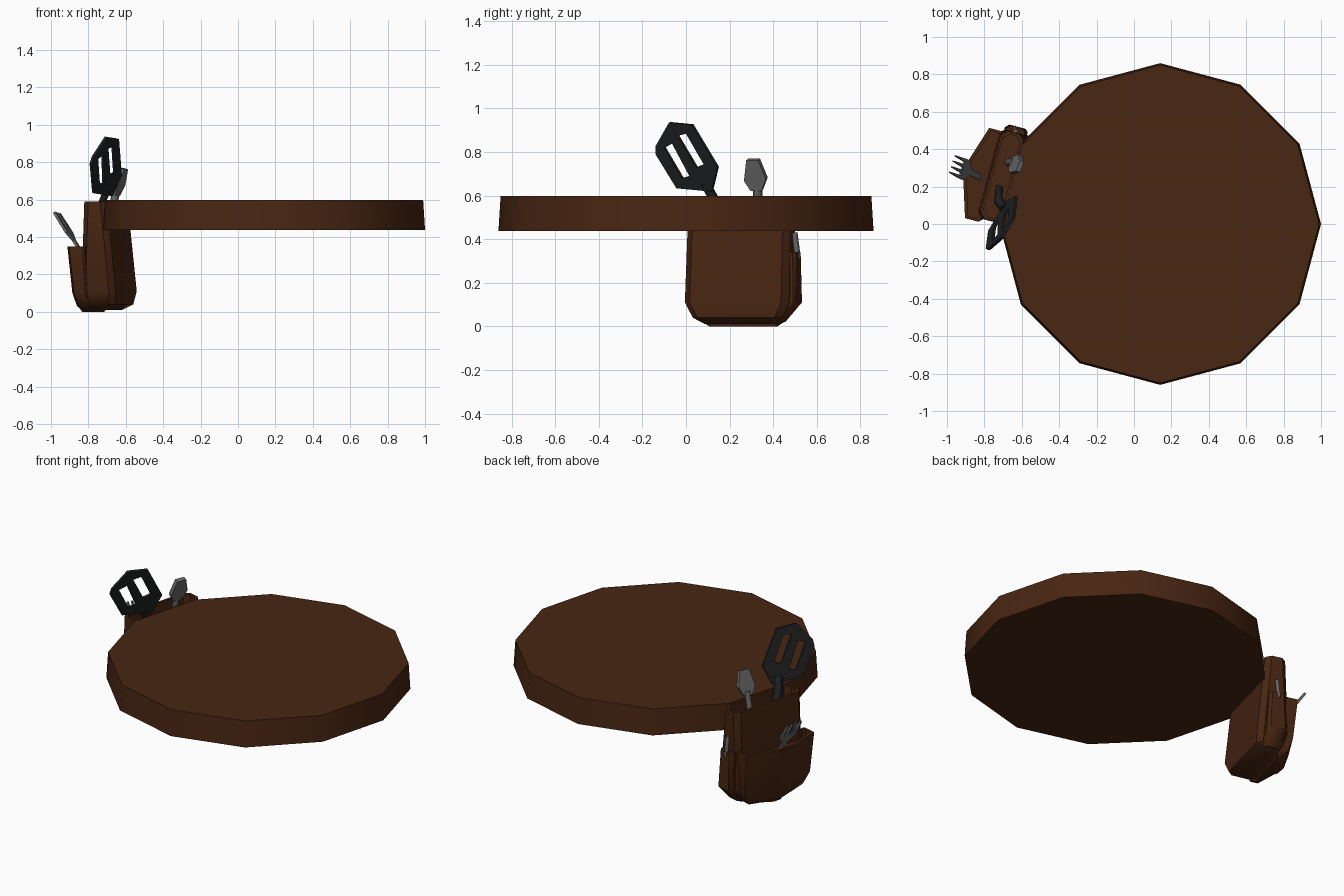
import bpy, bmesh, math
from mathutils import Vector

cube = bpy.data.objects.get("Cube")
if cube:
    bpy.data.objects.remove(cube)


def material(name, rgb):
    m = bpy.data.materials.new(name)
    m.use_nodes = True
    m.diffuse_color = (*rgb, 1)
    m.node_tree.nodes["Principled BSDF"].inputs["Base Color"].default_value = (*rgb, 1)
    return m


BROWN = material("brown_leather", (0.065, 0.019, 0.006))
BLACK = material("black_plastic", (0.014, 0.015, 0.016))
STEEL = material("steel", (0.14, 0.14, 0.14))


def finish(name, bm, mat, smooth=True):
    bmesh.ops.recalc_face_normals(bm, faces=bm.faces)
    mesh = bpy.data.meshes.new(name)
    bm.to_mesh(mesh)
    bm.free()
    mesh.materials.append(mat)
    ob = bpy.data.objects.new(name, mesh)
    bpy.context.collection.objects.link(ob)
    if smooth:
        bpy.ops.object.select_all(action='DESELECT')
        ob.select_set(True)
        bpy.context.view_layer.objects.active = ob
        bpy.ops.object.shade_smooth_by_angle(angle=math.radians(40))
    return ob


# Pouch frame: u runs along the belt edge, n points outwards
TURN = math.radians(15)


def world(u, n, z):
    c, s = math.cos(TURN), math.sin(TURN)
    return Vector((-0.71 + s * u - c * n, c * u + s * n, z))


def pocket(name, rings, cu, cn, inner_chamfer, depth):
    """Loft chamfered rectangles (z, u0, u1, n0, n1) and hollow the top."""
    z, u0, u1, n0, n1 = rings[-1]
    t = 0.014
    rim = (u0 + t, u1 - t, n0 + t, n1 - t)
    rings = rings + [(z, *rim), (z - depth, *rim)]
    bm = bmesh.new()
    loops = []
    for z, u0, u1, n0, n1 in rings:
        k = inner_chamfer
        pts = [(u0 + k, n0), (u1 - k, n0), (u1, n0 + k), (u1, n1 - cn),
               (u1 - cu, n1), (u0 + cu, n1), (u0, n1 - cn), (u0, n0 + k)]
        loops.append([bm.verts.new(world(u, n, z)) for u, n in pts])
    for a, b in zip(loops, loops[1:]):
        for i in range(8):
            j = (i + 1) % 8
            bm.faces.new((a[i], a[j], b[j], b[i]))
    bm.faces.new(loops[0])
    bm.faces.new(loops[-1])
    return finish(name, bm, BROWN)


def plate(name, outline, place, mat, thickness, holes=()):
    """Flat utensil part: fill an outline with holes, then thicken it."""
    bm = bmesh.new()
    for loop in (outline, *holes):
        vs = [bm.verts.new(place(a, b)) for a, b in loop]
        for i, v in enumerate(vs):
            bm.edges.new((v, vs[(i + 1) % len(vs)]))
    bmesh.ops.triangle_fill(bm, use_beauty=True, edges=bm.edges[:])
    ob = finish(name, bm, mat, smooth=False)
    mod = ob.modifiers.new("thickness", 'SOLIDIFY')
    mod.thickness = thickness
    mod.offset = 0
    return ob


def rod(name, path, radius, mat):
    curve = bpy.data.curves.new(name, 'CURVE')
    curve.dimensions = '3D'
    curve.bevel_depth = radius
    curve.bevel_resolution = 0
    curve.use_fill_caps = True
    sp = curve.splines.new('POLY')
    sp.points.add(len(path) - 1)
    for p, co in zip(sp.points, path):
        p.co = (*co, 1)
    curve.materials.append(mat)
    ob = bpy.data.objects.new(name, curve)
    bpy.context.collection.objects.link(ob)
    return ob


# Twelve-sided belt disc
bm = bmesh.new()
bmesh.ops.create_cone(bm, cap_ends=True, segments=12, radius1=0.86, radius2=0.85, depth=0.16)
bmesh.ops.translate(bm, verts=bm.verts, vec=(0.14, 0, 0.517))
finish("belt_disc", bm, BROWN)

# Tall bag, front pocket and end pocket
pocket("main_bag", [(0.01, 0.08, 0.42, 0.01, 0.11), (0.04, 0.035, 0.46, -0.04, 0.13),
                    (0.11, 0, 0.495, -0.05, 0.14), (0.59, 0.005, 0.49, 0, 0.125)],
       0.03, 0.03, 0.03, 0.12)
pocket("front_pocket", [(0.0, 0.08, 0.40, 0.11, 0.185), (0.03, 0.03, 0.44, 0.10, 0.215),
                        (0.10, -0.01, 0.47, 0.10, 0.23), (0.35, -0.02, 0.48, 0.11, 0.255)],
       0.19, 0.06, 0.01, 0.05)
pocket("end_pocket", [(0.02, 0.42, 0.45, 0.0, 0.10), (0.11, 0.45, 0.525, -0.01, 0.115),
                      (0.34, 0.45, 0.52, 0.005, 0.11)],
       0.02, 0.02, 0.015, 0.03)


# Slotted spatula
def spatula_plane(y, z):
    return Vector((-0.775 + 0.63 * (y + 0.04) + 0.3 * (z - 0.63), y, z))


plate("spatula_blade",
      [(-0.135, 0.83), (-0.075, 0.935), (0.03, 0.925), (0.147, 0.73), (0.12, 0.62), (-0.04, 0.635), (-0.135, 0.79)],
      spatula_plane, BLACK, 0.016,
      [[(-0.097, 0.82), (-0.06, 0.84), (0.02, 0.69), (-0.015, 0.68)],
       [(-0.036, 0.875), (0.004, 0.885), (0.085, 0.745), (0.05, 0.73)]])
rod("spatula_handle", [(-0.695, 0.085, 0.66), (-0.725, 0.125, 0.59), (-0.72, 0.21, 0.42)], 0.026, BLACK)


# Small scraper
def scraper_plane(y, z):
    return Vector((-0.62 + 0.4 * (y - 0.32) + 0.35 * (z - 0.72), y, z))


plate("scraper_blade",
      [(0.27, 0.67), (0.28, 0.765), (0.335, 0.765), (0.37, 0.68), (0.35, 0.625), (0.30, 0.625)],
      scraper_plane, STEEL, 0.025)
rod("scraper_handle", [(-0.65, 0.327, 0.65), (-0.665, 0.33, 0.58), (-0.675, 0.33, 0.46)], 0.022, STEEL)

# Fork: handle, palm and four tines
base = Vector((-0.82, 0.25, 0.29))
axis = Vector((-0.15, 0.07, 0.24)).normalized()
side = Vector((0.3, 0.93, -0.08)).normalized()
side = (side - axis * side.dot(axis)).normalized()


def fork_plane(a, b):
    return base + side * a + axis * b


fork = [(-0.016, 0), (-0.016, 0.11), (-0.055, 0.16)]
for i in range(4):
    a = -0.046 + i * 0.031
    fork += [(a - 0.009, 0.19), (a - 0.003, 0.29), (a + 0.003, 0.29), (a + 0.010, 0.19)]
fork += [(0.056, 0.16), (0.016, 0.11), (0.016, 0)]
plate("fork", fork, fork_plane, STEEL, 0.014)

# Small handle in the end pocket
rod("end_utensil", [world(0.50, 0.055, 0.43), world(0.515, 0.06, 0.31)], 0.014, STEEL)
